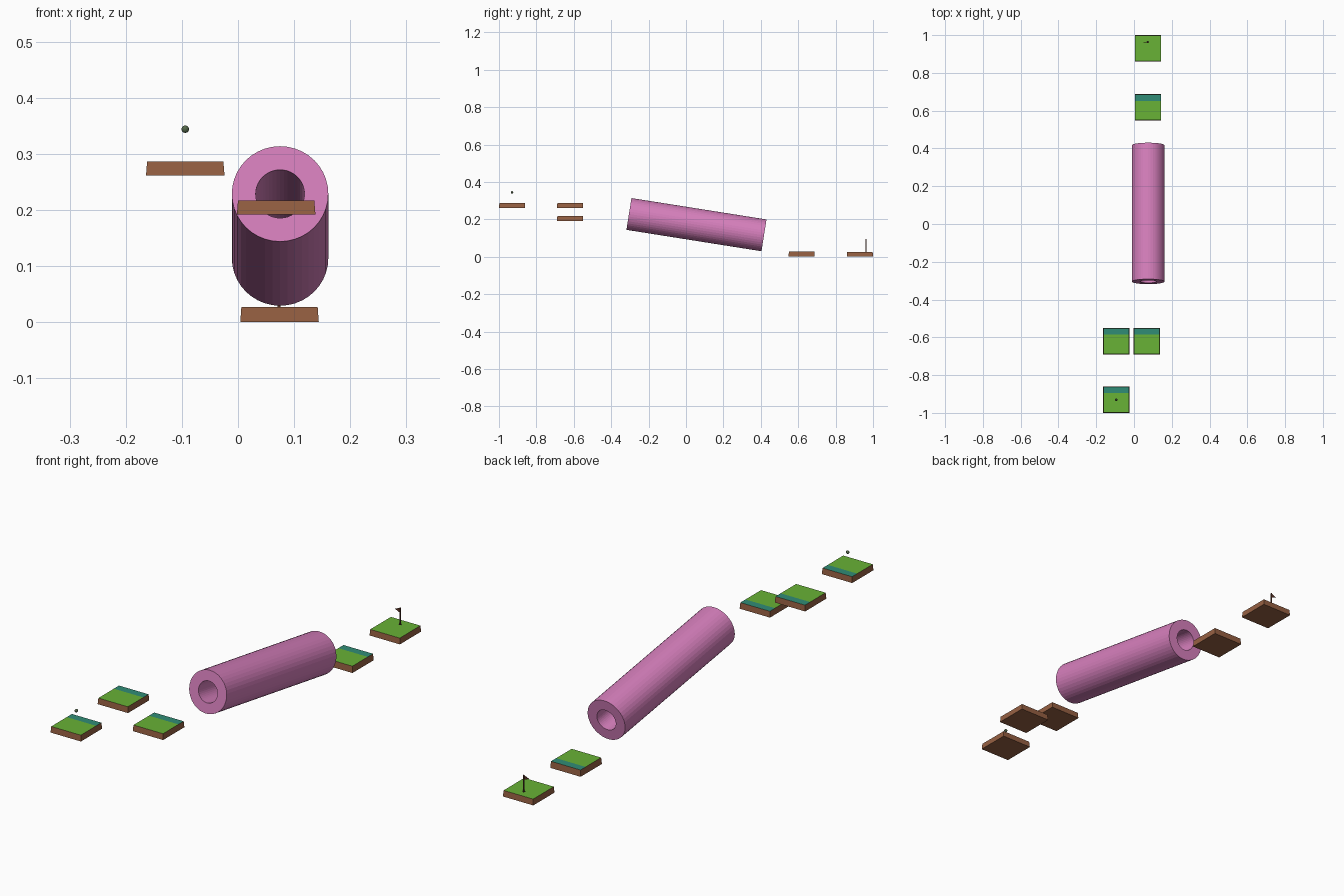
import bpy, bmesh, math
from mathutils import Matrix, Vector

if "Cube" in bpy.data.objects:
    bpy.data.objects.remove(bpy.data.objects["Cube"])


def srgb(r, g, b):
    lin = lambda c: c / 12.92 if c <= 0.04045 else ((c + 0.055) / 1.055) ** 2.4
    return (lin(r / 255), lin(g / 255), lin(b / 255), 1)


def material(name, *rgb):
    m = bpy.data.materials.new(name)
    m.diffuse_color = srgb(*rgb)
    m.use_nodes = True
    m.node_tree.nodes["Principled BSDF"].inputs["Base Color"].default_value = m.diffuse_color
    return m


GRASS = material("grass green", 104, 178, 54)
TEAL = material("teal strip", 48, 140, 118)
EARTH = material("earth brown", 150, 96, 66)
PINK = material("tube pink", 214, 127, 188)
BALL = material("ball grey green", 84, 104, 74)
WOOD = material("pole brown", 92, 52, 38)
HOLE = material("cup dark", 35, 28, 22)


def finish(name, bm, *mats):
    mesh = bpy.data.meshes.new(name)
    bmesh.ops.recalc_face_normals(bm, faces=bm.faces)
    bm.to_mesh(mesh)
    bm.free()
    for m in mats:
        mesh.materials.append(m)
    ob = bpy.data.objects.new(name, mesh)
    bpy.context.collection.objects.link(ob)
    return ob


# Tapered turf tile: brown sides, green top, optional teal strip at the back edge
def tile(name, x, y, z, height=0.025, strip=True):
    bm = bmesh.new()
    bmesh.ops.create_cube(bm, size=1)
    for v in bm.verts:
        half = 0.068 if v.co.z > 0 else 0.07
        v.co = Vector((2 * half * v.co.x, 2 * half * v.co.y, (v.co.z + 0.5) * height))
    if strip:
        top = [f for f in bm.faces if f.calc_center_median().z > height * 0.9]
        geom = top + list(top[0].edges) + list(top[0].verts)
        bmesh.ops.bisect_plane(bm, geom=geom, plane_co=(0, 0.034, 0), plane_no=(0, 1, 0))
    for f in bm.faces:
        c = f.calc_center_median()
        if c.z > height * 0.9:
            f.material_index = 2 if strip and c.y > 0.034 else 1
    bmesh.ops.translate(bm, verts=bm.verts, vec=(x, y, z))
    finish(name, bm, EARTH, GRASS, TEAL)


tile("start_tile", -0.094, -0.93, 0.261)
tile("upper_left_tile", -0.094, -0.62, 0.261)
tile("upper_right_tile", 0.068, -0.62, 0.192)
tile("lower_tile", 0.074, 0.618, 0, 0.027)
tile("goal_tile", 0.074, 0.93, 0, strip=False)

# Sloping hollow tube: ring profile joined between two ends
SIDES, LENGTH = 40, 0.731
bm = bmesh.new()
loops = []
for r, y in ((0.086, -0.5), (0.086, 0.5), (0.0435, 0.5), (0.0435, -0.5)):
    loops.append([bm.verts.new((r * math.cos(a), y * LENGTH, r * math.sin(a)))
                  for a in (2 * math.pi * i / SIDES for i in range(SIDES))])
for k in range(4):
    p, q = loops[k], loops[(k + 1) % 4]
    for i in range(SIDES):
        j = (i + 1) % SIDES
        bm.faces.new((p[i], p[j], q[j], q[i]))
bm.transform(Matrix.Translation((0.075, 0.056, 0.1715)) @ Matrix.Rotation(math.radians(-9), 4, 'X'))
finish("tube", bm, PINK)

# Ball hovering over the start tile
bm = bmesh.new()
bmesh.ops.create_uvsphere(bm, u_segments=16, v_segments=10, radius=0.0066)
bmesh.ops.translate(bm, verts=bm.verts, vec=(-0.094, -0.93, 0.344))
finish("ball", bm, BALL)


# Cup and flag pole on the goal tile
def cylinder(name, radius, z0, z1, mat):
    bm = bmesh.new()
    bmesh.ops.create_cone(bm, cap_ends=True, segments=16, radius1=radius, radius2=radius, depth=z1 - z0)
    bmesh.ops.translate(bm, verts=bm.verts, vec=(0.073, 0.963, (z0 + z1) / 2))
    finish(name, bm, mat)


cylinder("cup", 0.006, 0.024, 0.0256, HOLE)
cylinder("flag_pole", 0.0028, 0.025, 0.094, WOOD)

# Triangular pennant pointing to -x
bm = bmesh.new()
tri = [(0.073, 0.094), (0.073, 0.074), (0.05, 0.084)]
front = [bm.verts.new((x, 0.962, z)) for x, z in tri]
back = [bm.verts.new((x, 0.964, z)) for x, z in tri]
bm.faces.new(front)
bm.faces.new(back)
for i in range(3):
    j = (i + 1) % 3
    bm.faces.new((front[i], front[j], back[j], back[i]))
finish("flag", bm, WOOD)
